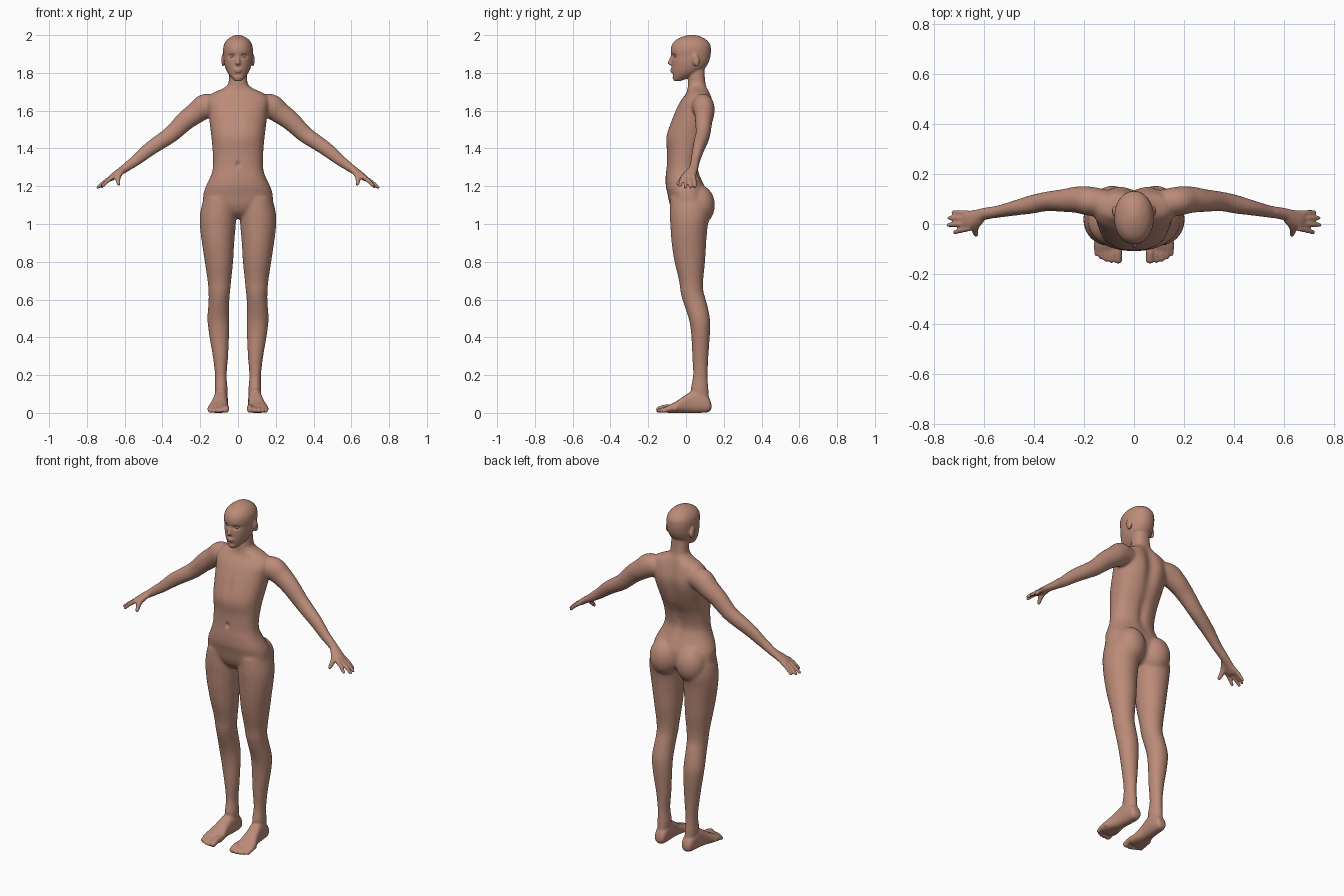
import bpy, bmesh
from math import cos, sin, pi, exp, copysign
from mathutils import Vector, Matrix

X, Y, Z = Vector((1, 0, 0)), Vector((0, 1, 0)), Vector((0, 0, 1))
bm = bmesh.new()


def smooth_rows(rows, n=4):
    """Catmull-Rom interpolation of section rows."""
    out = []
    for i in range(len(rows) - 1):
        p = [rows[max(0, min(len(rows) - 1, i + k))] for k in (-1, 0, 1, 2)]
        for j in range(n):
            t = j / n
            out.append([0.5 * (2 * b + (c - a) * t + (2 * a - 5 * b + 4 * c - d) * t * t
                               + (3 * b - a - 3 * c + d) * t ** 3) for a, b, c, d in zip(*p)])
    return out + [list(rows[-1])]


def loft(rows, ref, fixed=None, p=2.0, seg=40):
    """Rows are x, y, z, radius across, radius along ref; capped at both ends."""
    rows = smooth_rows(rows)
    rings = []
    for i, r in enumerate(rows):
        c = Vector(r[:3])
        t = fixed or (Vector(rows[min(i + 1, len(rows) - 1)][:3]) - Vector(rows[max(i - 1, 0)][:3])).normalized()
        v = (ref - t * ref.dot(t)).normalized()
        u = v.cross(t)
        ring = []
        for k in range(seg):
            a = 2 * pi * k / seg
            ca, sa = (copysign(abs(f) ** (2 / p), f) for f in (cos(a), sin(a)))
            ring.append(bm.verts.new(c + u * ca * r[3] + v * sa * r[4]))
        rings.append(ring)
    for a, b in zip(rings, rings[1:]):
        for k in range(seg):
            bm.faces.new((a[k], a[(k + 1) % seg], b[(k + 1) % seg], b[k]))
    bm.faces.new(rings[0])
    bm.faces.new(rings[-1])


def ball(c, r, tilt=0):
    m = Matrix.Translation(c) @ Matrix.Rotation(tilt, 4, 'X') @ Matrix.Diagonal((*r, 1))
    bmesh.ops.create_uvsphere(bm, u_segments=32, v_segments=20, radius=1, matrix=m)


def digit(pts):
    """Rounded finger or toe through x, y, z, radius points."""
    loft([(*q, q[3]) for q in pts], X if abs(pts[-1][1] - pts[0][1]) > 0.05 else Y, seg=16)
    ball(pts[-1][:3], (pts[-1][3],) * 3)


def levels(rows, p):
    """Horizontal sections: z, half width, front y, back y."""
    loft([(0, (f + b) / 2, z, w, (b - f) / 2) for z, w, f, b in rows], Y, Z, p)


# torso and neck
levels([(1.03, .05, -.03, .06), (1.06, .10, -.065, .10), (1.10, .178, -.085, .115),
        (1.16, .183, -.098, .115), (1.20, .17, -.107, .10), (1.25, .146, -.108, .078),
        (1.30, .133, -.103, .066), (1.38, .134, -.101, .082), (1.46, .141, -.106, .118),
        (1.54, .151, -.081, .147), (1.60, .158, -.056, .156), (1.65, .163, -.03, .146),
        (1.69, .14, 0, .132), (1.715, .085, .008, .12), (1.74, .053, .01, .108),
        (1.79, .048, .01, .10), (1.84, .045, 0, .10)], 2.25)
# head
levels([(1.757, .018, -.064, -.03), (1.775, .036, -.071, .02), (1.80, .055, -.074, .07),
        (1.83, .068, -.076, .105), (1.86, .075, -.077, .122), (1.89, .077, -.078, .13),
        (1.92, .079, -.081, .132), (1.95, .074, -.074, .128), (1.975, .058, -.052, .108),
        (1.993, .033, -.015, .077), (2.002, .008, .02, .042)], 2.1)
# nose and lips
loft([(0, -.070, 1.90, .007, .009), (0, -.078, 1.875, .009, .010), (0, -.086, 1.852, .013, .012),
      (0, -.078, 1.842, .012, .008)], Y, Z, seg=20)
ball((0, -.073, 1.818), (.022, .011, .005))
ball((0, -.072, 1.808), (.019, .011, .006))

for s in (-1, 1):
    # ear and buttock
    ball((s * .079, .052, 1.868), (.009, .019, .035), .2)
    ball((s * .086, .066, 1.10), (.088, .087, .108))
    # leg: z, inner x, outer x, front y, back y
    leg = [(1.14, .01, .18, -.085, .11), (1.09, .009, .194, -.086, .125), (1.04, .009, .202, -.086, .125),
           (.98, .013, .201, -.082, .114), (.9, .02, .191, -.076, .107), (.8, .026, .176, -.061, .101),
           (.7, .036, .161, -.037, .091), (.64, .042, .156, -.029, .093), (.59, .046, .156, -.016, .108),
           (.5, .046, .162, .014, .127), (.42, .047, .154, .027, .127), (.3, .052, .134, .033, .119),
           (.2, .060, .122, .037, .115), (.13, .056, .123, .026, .118), (.06, .058, .12, .03, .122)]
    loft([(s * (i + o) / 2, (f + b) / 2, z, (o - i) / 2, (b - f) / 2) for z, i, o, f, b in leg], Y, Z)
    # foot: y, x, half width, bottom z, top z
    foot = [(.134, .087, .018, .02, .05), (.118, .088, .032, .004, .085), (.07, .09, .037, 0, .12),
            (.03, .093, .038, 0, .115), (-.01, .098, .042, 0, .09), (-.05, .102, .052, 0, .062),
            (-.09, .104, .058, 0, .042), (-.115, .105, .05, .004, .028)]
    loft([(s * x, y, (a + b) / 2, w, (b - a) / 2) for y, x, w, a, b in foot], Z, Y, 2.4)
    # toes
    for x, y, r in ((.064, -.142, .017), (.090, -.144, .012), (.111, -.140, .0115),
                    (.130, -.131, .011), (.148, -.118, .011)):
        digit([(s * x, y + .07, r + .012, r), (s * x, y + .03, r + .01, r), (s * x, y, r, r)])
    # arm and palm: x, y, z, thickness in the front view, thickness in the top view
    arm = [(.08, .085, 1.625, .045, .045), (.165, .09, 1.625, .066, .058), (.22, .097, 1.59, .058, .054),
           (.28, .094, 1.545, .052, .046), (.35, .090, 1.478, .045, .039), (.41, .078, 1.436, .041, .037),
           (.47, .065, 1.395, .038, .031), (.54, .050, 1.337, .030, .025), (.60, .040, 1.294, .022, .024),
           (.635, .026, 1.270, .019, .031), (.665, .015, 1.248, .017, .038), (.682, .012, 1.234, .012, .036)]
    loft([(s * a[0], *a[1:]) for a in arm], Y)
    # fingers and thumb
    for y0, y1, x, z in ((.042, .047, .722, 1.198), (.023, .024, .738, 1.195),
                         (.003, -.004, .742, 1.194), (-.016, -.033, .716, 1.202)):
        digit([(s * .655, y0, 1.254, .012), (s * (x + .665) / 2, (y0 + y1) / 2, (z + 1.256) / 2, .011),
               (s * x, y1, z, .0085)])
    digit([(s * .612, .02, 1.283, .016), (s * .635, -.012, 1.25, .015), (s * .632, -.042, 1.213, .010)])

bmesh.ops.recalc_face_normals(bm, faces=bm.faces)
mesh = bpy.data.meshes.new("body")
bm.to_mesh(mesh)
bm.free()
body = bpy.data.objects.new("body", mesh)
bpy.context.collection.objects.link(body)

# fuse the parts into one skin
rem = body.modifiers.new("fuse", 'REMESH')
rem.mode = 'VOXEL'
rem.voxel_size = .005
bpy.context.view_layer.update()
fused = bpy.data.meshes.new_from_object(body.evaluated_get(bpy.context.evaluated_depsgraph_get()))
body.modifiers.clear()
body.data = fused

# sculpted dents: centre, reach, shift in y (eye sockets, navel, spine, chest line, shin of the lips)
dents = [((.031, -.065, 1.889), (.019, .04, .010), .013), ((-.031, -.065, 1.889), (.019, .04, .010), .013),
         ((0, -.10, 1.315), (.010, .03, .014), .012), ((0, .14, 1.60), (.035, .05, .13), -.022),
         ((0, .08, 1.36), (.025, .05, .13), -.012), ((0, -.08, 1.52), (.018, .05, .09), .006),
         ((0, -.075, 1.79), (.03, .03, .008), .005)]
for v in fused.vertices:
    for c, r, d in dents:
        q = sum(((a - b) / k) ** 2 for a, b, k in zip(v.co, c, r))
        if q < 9:
            v.co.y += d * exp(-q)

# soft blends on trunk and limbs, light smoothing on face, hands and feet
soft = body.vertex_groups.new(name="trunk_and_limbs")
soft.add([v.index for v in fused.vertices if abs(v.co.x) < .57 and .14 < v.co.z < 1.74
          and not (abs(v.co.x) < .03 and 1.28 < v.co.z < 1.35)], 1, 'REPLACE')
for name, n, group in (("blend", 28, soft.name), ("polish", 4, "")):
    m = body.modifiers.new(name, 'SMOOTH')
    m.factor, m.iterations, m.vertex_group = .5, n, group

skin = bpy.data.materials.new("skin")
skin.diffuse_color = (.50, .26, .19, 1)
fused.materials.clear()
fused.materials.append(skin)
for p in fused.polygons:
    p.use_smooth = True

# eyeballs
for s, side in ((-1, "left"), (1, "right")):
    bpy.ops.mesh.primitive_uv_sphere_add(segments=24, ring_count=16, radius=.0125,
                                         location=(s * .031, -.052, 1.889))
    eye = bpy.context.object
    eye.name = side + "_eye"
    eye.data.materials.append(skin)
    bpy.ops.object.shade_smooth()
